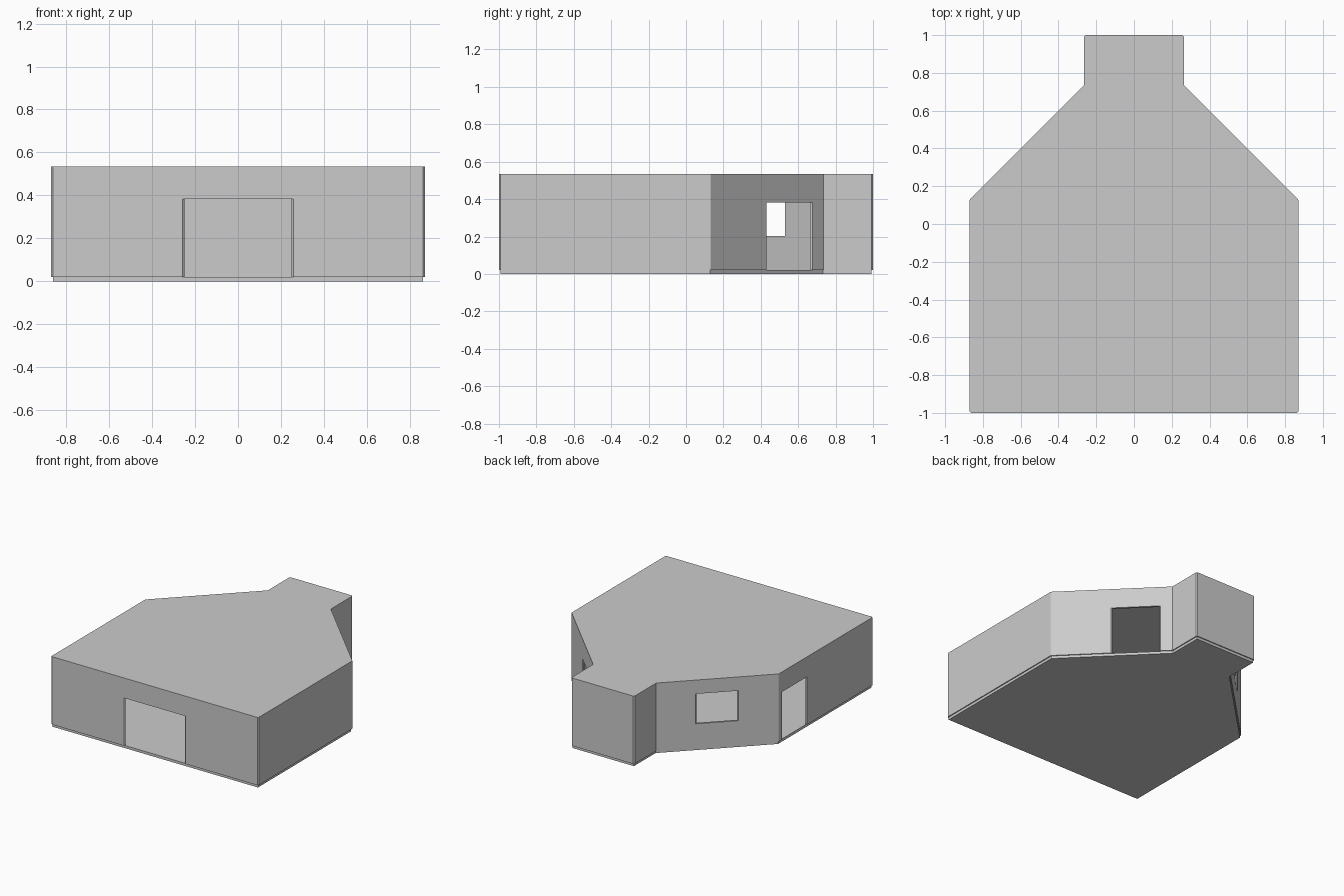
import bpy, bmesh
from mathutils import Vector

if "Cube" in bpy.data.objects:
    bpy.data.objects.remove(bpy.data.objects["Cube"])

D = 0.0078                 # half wall thickness
FLOOR_TOP, TOP = 0.02, 0.535
CEILING = TOP - 0.018
DIAG = 0.989               # x + y along the diagonal wall centre line


def prism(name, pts, z0, z1):
    bm = bmesh.new()
    face = bm.faces.new([bm.verts.new((p[0], p[1], z0)) for p in pts])
    ext = bmesh.ops.extrude_face_region(bm, geom=[face])
    verts = [v for v in ext["geom"] if isinstance(v, bmesh.types.BMVert)]
    bmesh.ops.translate(bm, verts=verts, vec=(0, 0, z1 - z0))
    bmesh.ops.recalc_face_normals(bm, faces=bm.faces[:])
    me = bpy.data.meshes.new(name)
    bm.to_mesh(me)
    bm.free()
    ob = bpy.data.objects.new(name, me)
    bpy.context.collection.objects.link(ob)
    return ob


def offset(pts, d):
    """Offset a counter-clockwise outline: bevelled on the open side of a corner, mitred on the other."""
    out = []
    for i, p in enumerate(pts):
        a = (p - pts[i - 1]).normalized()
        b = (pts[(i + 1) % len(pts)] - p).normalized()
        na, nb = Vector((a.y, -a.x)), Vector((b.y, -b.x))
        turn = a.x * b.y - a.y * b.x
        if turn * d > 0:
            out += [p + na * d, p + nb * d]
        else:
            out.append(p + (na + nb) * d / (1 + na.dot(nb)))
    return out


def opening(name, p, q, z0, z1):
    """Cutter whose sides leave the wall ends pointed at p and q."""
    p, q = Vector(p), Vector(q)
    u = (q - p).normalized() * 2 * D
    n = Vector((u.y, -u.x))
    return prism(name, [p, p - u + n, q + u + n, q, q + u - n, p - u - n], z0, z1)


def cut(ob, cutter):
    mod = ob.modifiers.new("cut", 'BOOLEAN')
    mod.operation = 'DIFFERENCE'
    mod.solver = 'EXACT'
    mod.object = cutter
    bpy.context.view_layer.objects.active = ob
    bpy.ops.object.modifier_apply(modifier=mod.name)
    bpy.data.objects.remove(cutter)


# Wall centre line, mirrored about x = 0
half = [(0.862, -0.992), (0.862, DIAG - 0.862), (0.257, DIAG - 0.257), (0.257, 0.992)]
outline = [Vector(p) for p in half] + [Vector((-x, y)) for x, y in reversed(half)]

# Floor slab
prism("floor", outline, 0, FLOOR_TOP)

# Hollow walls with flat roof
shell = prism("walls_and_roof", offset(outline, D), FLOOR_TOP, TOP)
cut(shell, prism("room_cutter", offset(outline, -D), -0.05, CEILING))

# Front door, left door, diagonal door and window
DOOR = 0.383
cut(shell, opening("front_door_cutter", (-0.25, -0.992), (0.25, -0.992), -0.05, DOOR))
cut(shell, opening("left_door_cutter", (-0.862, 0.085), (-0.862, -0.203), -0.05, DOOR))
cut(shell, opening("diagonal_door_cutter", (DIAG - 0.43, 0.43), (DIAG - 0.664, 0.664), -0.05, DOOR))
cut(shell, opening("window_cutter", (0.53 - DIAG, 0.53), (0.33 - DIAG, 0.33), 0.203, 0.43))
